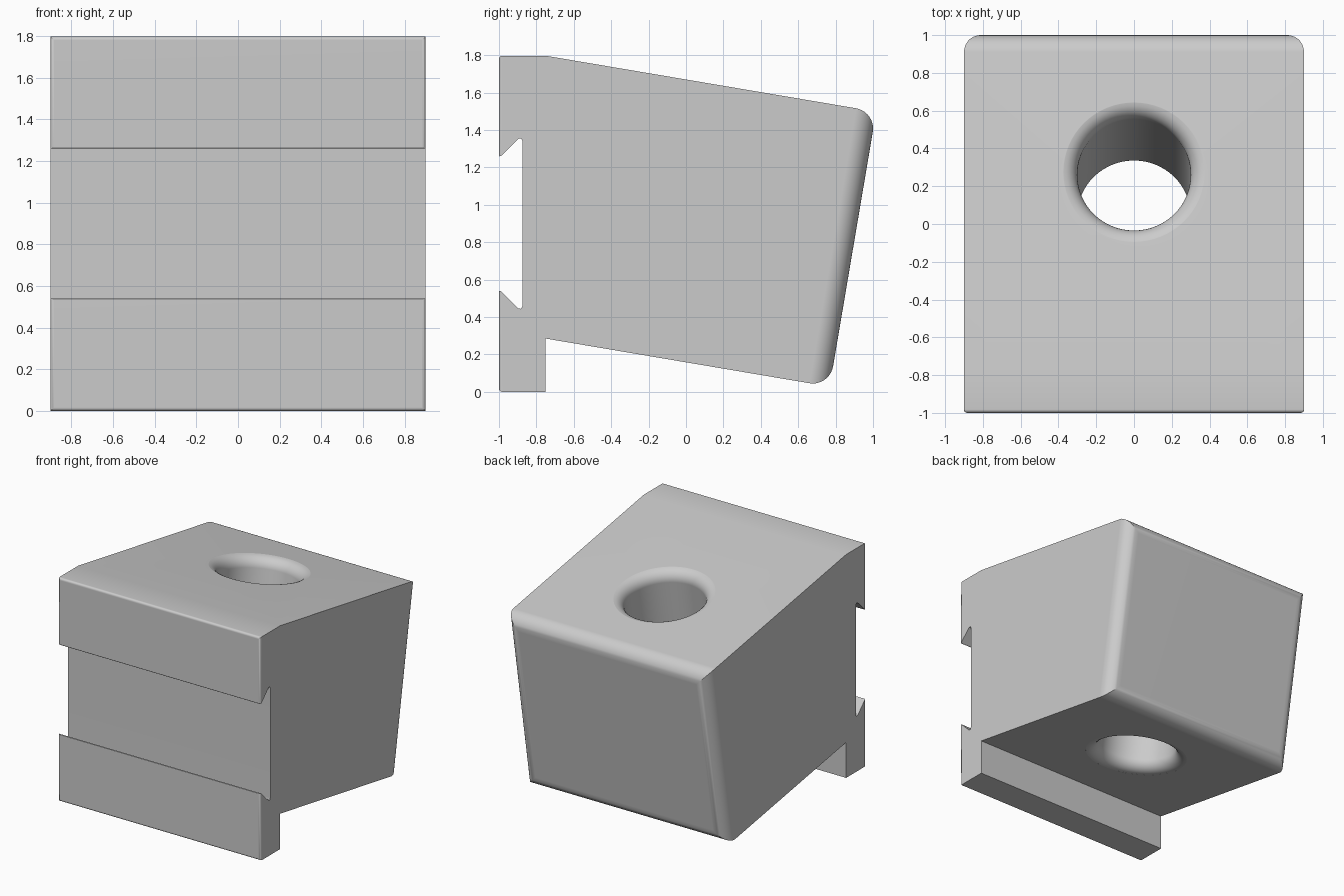
import bpy, bmesh, math
from mathutils import Vector, Matrix

cube = bpy.data.objects.get("Cube")
if cube:
    bpy.data.objects.remove(cube, do_unlink=True)

HALF_W = 0.9
TILT = math.atan(0.169)      # lean of the main block
HOLE_R, FLARE = 0.3, 0.09
HOLE_LEN = 1.49

grey = bpy.data.materials.new("plain grey")
grey.use_nodes = True
colour = (0.6, 0.6, 0.6, 1)
grey.diffuse_color = colour
grey.node_tree.nodes["Principled BSDF"].inputs["Base Color"].default_value = colour


def make_object(name, bm):
    bmesh.ops.recalc_face_normals(bm, faces=bm.faces)
    mesh = bpy.data.meshes.new(name)
    bm.to_mesh(mesh)
    bm.free()
    mesh.materials.append(grey)
    obj = bpy.data.objects.new(name, mesh)
    bpy.context.collection.objects.link(obj)
    return obj


# Side profile (y, z): dovetail slot in front, leaning block behind
profile = [(-1, 0), (-0.75, 0), (-0.75, 0.285), (0.768, 0.028), (1.017, 1.498),
           (-0.75, 1.797), (-1, 1.797), (-1, 1.25), (-0.897, 1.353),
           (-0.882, 1.356), (-0.875, 1.342), (-0.875, 0.458), (-0.882, 0.444),
           (-0.897, 0.447), (-1, 0.55)]
bm = bmesh.new()
side = bm.faces.new([bm.verts.new((-HALF_W, y, z)) for y, z in profile])
grown = bmesh.ops.extrude_face_region(bm, geom=[side], use_keep_orig=True)
verts = [g for g in grown["geom"] if isinstance(g, bmesh.types.BMVert)]
bmesh.ops.translate(bm, verts=verts, vec=(2 * HALF_W, 0, 0))
bmesh.ops.recalc_face_normals(bm, faces=bm.faces)


def round_faces(test, radius, segments):
    """Round every edge around the faces that pass the test."""
    edges = {e for f in bm.faces if test(f) for e in f.edges}
    bmesh.ops.bevel(bm, geom=list(edges), offset=radius, segments=segments,
                    profile=0.5, affect='EDGES', clamp_overlap=True)


round_faces(lambda f: f.calc_center_median().y > 0.8 and f.normal.y > 0.9, 0.11, 10)
round_faces(lambda f: f.calc_center_median().y < -0.99 and f.normal.y < -0.9, 0.018, 4)
body = make_object("clamp_block", bm)

# Hole cutter: a lathed shape, flared at both ends, along the leaning axis
arc = [(HOLE_R + FLARE * (1 - math.cos(a)), FLARE * math.sin(a) - FLARE)
       for a in (math.pi / 2 * i / 8 for i in range(9))]
half = arc + [(HOLE_R + FLARE, 0.1), (0, 0.1)]
outline = [(r, -HOLE_LEN - d) for r, d in reversed(half)] + half
bm = bmesh.new()
ring = [bm.verts.new((r, 0, d + 0.001 * (1 if d > -0.5 else -1))) for r, d in outline]
edges = [bm.edges.new(pair) for pair in zip(ring, ring[1:])]
bmesh.ops.spin(bm, geom=ring + edges, cent=(0, 0, 0), axis=(0, 0, 1),
               angle=2 * math.pi, steps=64)
bmesh.ops.remove_doubles(bm, verts=bm.verts, dist=0.0002)
place = Matrix.Translation(Vector((0, 0.275, 1.624))) @ Matrix.Rotation(-TILT, 4, 'X')
bmesh.ops.transform(bm, matrix=place, verts=bm.verts)
cutter = make_object("hole_cutter", bm)
cutter.hide_render = True

bpy.ops.object.select_all(action='DESELECT')
body.select_set(True)
bpy.context.view_layer.objects.active = body
cut = body.modifiers.new("hole", 'BOOLEAN')
cut.operation, cut.object, cut.solver = 'DIFFERENCE', cutter, 'EXACT'
bpy.ops.object.modifier_apply(modifier=cut.name)
bpy.data.objects.remove(cutter, do_unlink=True)

# Smooth rounds, flat main faces
bpy.ops.object.shade_smooth_by_angle(angle=math.radians(30))
weighted = body.modifiers.new("weighted_normals", 'WEIGHTED_NORMAL')
weighted.keep_sharp = True
